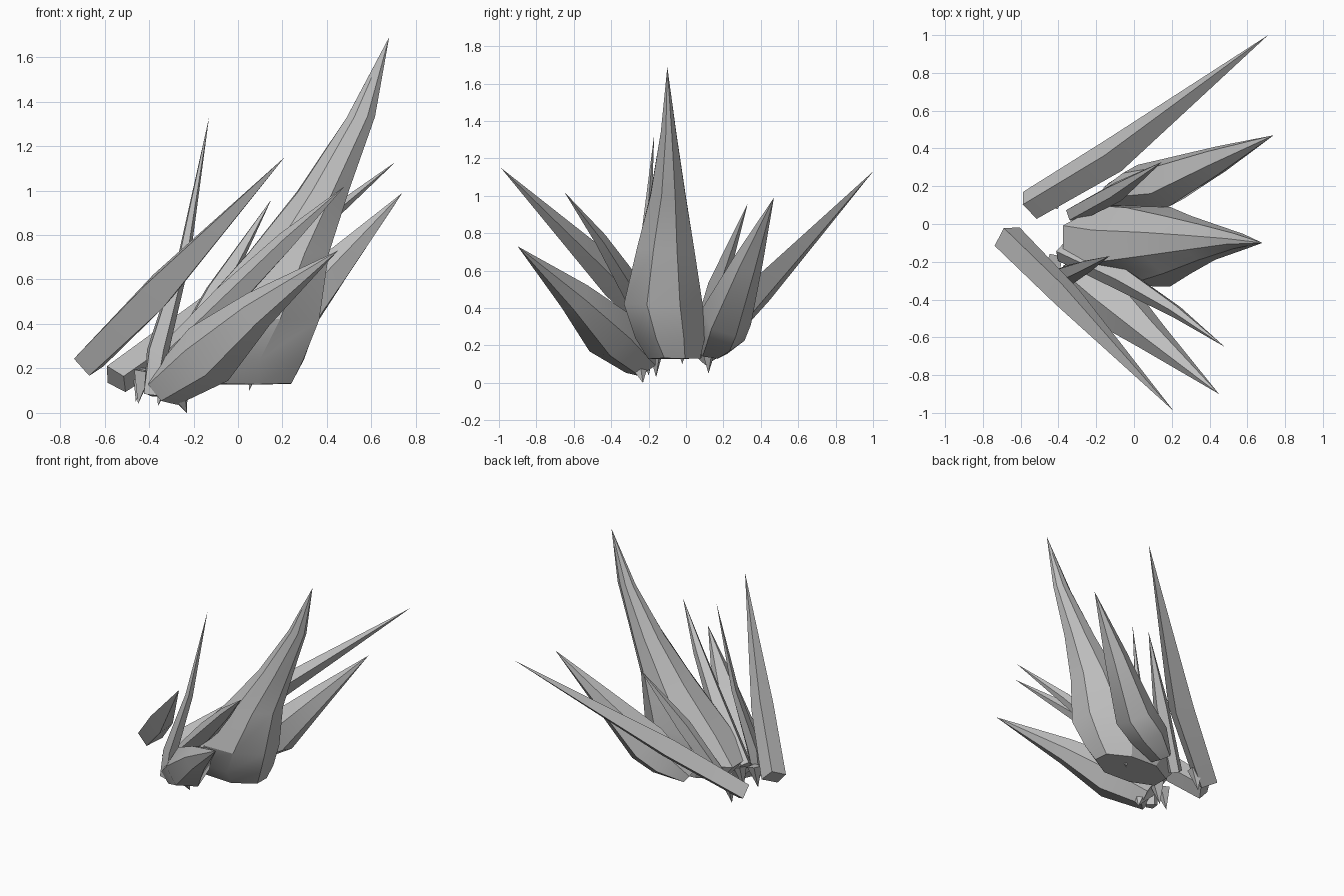
import bpy, bmesh, math, random
from mathutils import Vector

random.seed(4)
cube = bpy.data.objects.get("Cube")
if cube:
    bpy.data.objects.remove(cube)

stone = bpy.data.materials.new("grey_stone")
stone.use_nodes = True
stone.diffuse_color = (0.52, 0.52, 0.52, 1)
stone.node_tree.nodes["Principled BSDF"].inputs["Base Color"].default_value = (0.52, 0.52, 0.52, 1)


def loft(name, rings, tip, jitter):
    """Skin a list of equal rings and close them to a sharp tip."""
    bm = bmesh.new()
    loops = []
    for ring in rings:
        loops.append([bm.verts.new(p + Vector([random.uniform(-jitter, jitter) for _ in range(3)]))
                      for p in ring])
    n = len(loops[0])
    point = bm.verts.new(tip)
    bm.faces.new(loops[0][::-1])
    for a, b in zip(loops, loops[1:]):
        for i in range(n):
            j = (i + 1) % n
            bm.faces.new((a[i], a[j], b[j], b[i]))
    for i in range(n):
        bm.faces.new((loops[-1][i], loops[-1][(i + 1) % n], point))
    bmesh.ops.recalc_face_normals(bm, faces=bm.faces)
    mesh = bpy.data.meshes.new(name)
    bm.to_mesh(mesh)
    bm.free()
    obj = bpy.data.objects.new(name, mesh)
    bpy.context.collection.objects.link(obj)
    mesh.materials.append(stone)
    bpy.ops.object.select_all(action='DESELECT')
    obj.select_set(True)
    bpy.context.view_layer.objects.active = obj
    bpy.ops.object.shade_smooth_by_angle(angle=math.radians(28))


def shard(name, stations, tip, sides=5, turn=0.0, jitter=0.005):
    """Stations are (centre, half width, half depth) square to the axis."""
    tip = Vector(tip)
    axis = (tip - Vector(stations[0][0])).normalized()
    side = axis.cross(Vector((0, 0, 1))).normalized()
    up = side.cross(axis)
    rings = []
    for centre, w, d in stations:
        angles = [turn + math.tau * i / sides for i in range(sides)]
        rings.append([Vector(centre) + side * (w * math.cos(a)) + up * (d * math.sin(a))
                      for a in angles])
    loft(name, rings, tip, jitter)


# Main leaning spire: level rings given as z, x range, y range
levels = [(0.13, -0.28, 0.24, -0.20, 0.08),
          (0.24, -0.38, 0.295, -0.27, 0.10),
          (0.42, -0.22, 0.365, -0.33, 0.09),
          (0.72, 0.05, 0.405, -0.26, 0.04),
          (1.00, 0.27, 0.50, -0.19, 0.00),
          (1.33, 0.49, 0.615, -0.135, -0.05)]
rings = []
for z, x0, x1, y0, y1 in levels:
    ring = []
    for i in range(8):
        a = math.tau * (i + 0.5) / 8
        ring.append(Vector(((x0 + x1) / 2 + (x1 - x0) * 0.54 * math.cos(a),
                            (y0 + y1) / 2 + (y1 - y0) * 0.54 * math.sin(a), z)))
    rings.append(ring)
loft("main_spire", rings, (0.68, -0.1, 1.69), 0.004)

# Long outer blades
shard("back_blade", [((-0.55, 0.10, 0.15), 0.08, 0.07),
                     ((-0.11, 0.36, 0.46), 0.095, 0.085)], (0.71, 1.0, 1.13), 4, 0.3)
shard("front_blade", [((-0.675, -0.07, 0.23), 0.085, 0.075),
                      ((-0.36, -0.38, 0.545), 0.075, 0.10)], (0.21, -0.99, 1.15), 4, 0.3)

# Broad crystals either side of the spire
shard("back_crystal", [((-0.12, 0.14, 0.17), 0.08, 0.06),
                       ((0.03, 0.19, 0.26), 0.13, 0.13),
                       ((0.17, 0.215, 0.36), 0.135, 0.15),
                       ((0.44, 0.335, 0.66), 0.08, 0.08)], (0.74, 0.47, 0.99), 6, 0.4)
shard("front_crystal", [((-0.33, -0.24, 0.11), 0.11, 0.09),
                        ((-0.13, -0.40, 0.26), 0.15, 0.145),
                        ((0.09, -0.595, 0.46), 0.09, 0.09)], (0.45, -0.9, 0.73), 6, 0.2)
shard("front_crystal_foot", [((-0.30, -0.27, 0.17), 0.10, 0.09)], (-0.23, -0.23, 0.0), 5)

# Slim needles
shard("upright_needle", [((-0.39, -0.28, 0.08), 0.04, 0.04),
                         ((-0.36, -0.27, 0.28), 0.06, 0.05),
                         ((-0.245, -0.22, 0.70), 0.035, 0.03)], (-0.13, -0.17, 1.33), 5)
shard("front_needle", [((-0.38, -0.15, 0.20), 0.05, 0.05),
                       ((-0.05, -0.30, 0.51), 0.06, 0.07),
                       ((0.22, -0.46, 0.77), 0.035, 0.045)], (0.48, -0.65, 1.02), 5)
shard("back_needle", [((-0.32, 0.05, 0.17), 0.05, 0.05),
                      ((-0.10, 0.17, 0.54), 0.055, 0.05)], (0.15, 0.33, 0.96), 5)

# Small broken stubs under the cluster
for i, (x, y, z) in enumerate([(-0.46, 0.12, 0.05), (-0.36, -0.16, 0.03),
                               (0.05, -0.02, 0.10), (-0.45, -0.2, 0.04)]):
    shard("stub_%d" % (i + 1), [((x + 0.03, y, z + 0.15), 0.05, 0.05)], (x, y, z), 4, 0.5)
